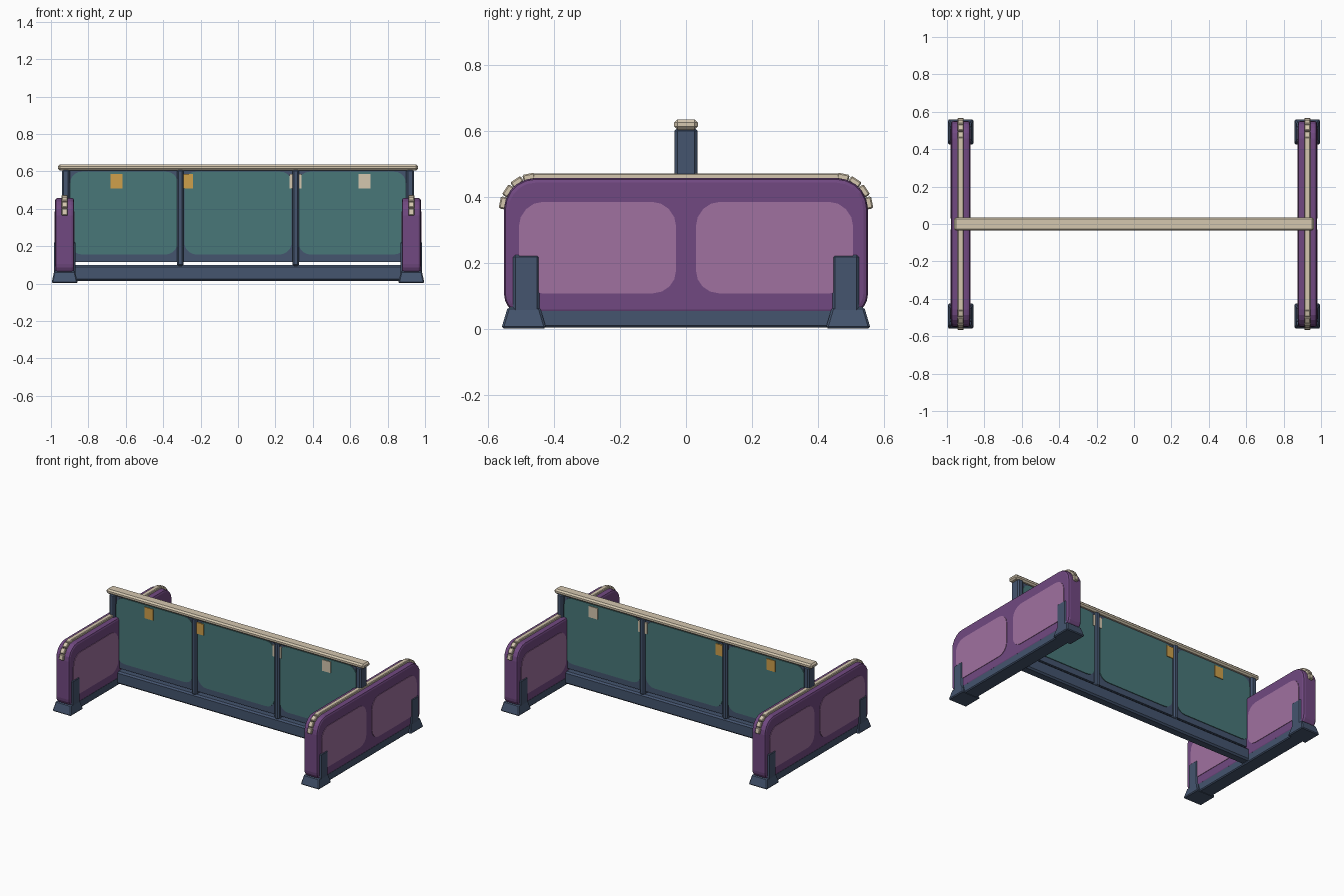
import bpy, bmesh, math
from mathutils import Matrix

if "Cube" in bpy.data.objects:
    bpy.data.objects.remove(bpy.data.objects["Cube"])


def mat(name, rgb):
    m = bpy.data.materials.new(name)
    m.diffuse_color = (*rgb, 1)
    m.use_nodes = True
    m.node_tree.nodes["Principled BSDF"].inputs["Base Color"].default_value = m.diffuse_color
    return m


NAVY = mat("navy", (0.058, 0.089, 0.156))
PURPLE = mat("purple", (0.165, 0.066, 0.22))
PINK = mat("mauve", (0.35, 0.165, 0.35))
TEAL = mat("teal", (0.066, 0.185, 0.19))
TAN = mat("tan", (0.66, 0.57, 0.43))
ORANGE = mat("orange", (0.62, 0.35, 0.07))


def finish(name, bm, m, bevel=0, seg=1):
    bmesh.ops.recalc_face_normals(bm, faces=bm.faces)
    me = bpy.data.meshes.new(name)
    bm.to_mesh(me)
    bm.free()
    me.materials.append(m)
    ob = bpy.data.objects.new(name, me)
    bpy.context.collection.objects.link(ob)
    if bevel:
        b = ob.modifiers.new("bevel", 'BEVEL')
        b.width, b.segments = bevel, seg
        b.limit_method = 'ANGLE'
        b.angle_limit = math.radians(40)
    return ob


def box(name, c, s, m, bevel=0, taper=(1, 1), rot=0):
    """Box with centre c and size s; taper scales the top face."""
    bm = bmesh.new()
    bmesh.ops.create_cube(bm, size=1)
    for v in bm.verts:
        k = taper if v.co.z > 0 else (1, 1)
        v.co = (v.co.x * s[0] * k[0], v.co.y * s[1] * k[1], v.co.z * s[2])
    bm.transform(Matrix.Translation(c) @ Matrix.Rotation(rot, 4, 'X'))
    return finish(name, bm, m, bevel)


def rounded(name, u0, u1, v0, v1, r_top, r_bot, w0, w1, axis, m, bevel=0, n=5):
    """Rounded rectangle in (u, z), extruded from w0 to w1 along the axis."""
    pts = []
    for cu, cv, r, a0 in ((u1 - r_top, v1 - r_top, r_top, 0), (u0 + r_top, v1 - r_top, r_top, 90),
                          (u0 + r_bot, v0 + r_bot, r_bot, 180), (u1 - r_bot, v0 + r_bot, r_bot, 270)):
        for i in range(n + 1):
            a = math.radians(a0 + 90 * i / n)
            pts.append((cu + r * math.cos(a), cv + r * math.sin(a)))
    bm = bmesh.new()
    rings = [[bm.verts.new((w, u, v) if axis == 'X' else (u, w, v)) for u, v in pts] for w in (w0, w1)]
    for ring in rings:
        bm.faces.new(ring)
    for i in range(len(pts)):
        j = (i + 1) % len(pts)
        bm.faces.new((rings[0][i], rings[0][j], rings[1][j], rings[1][i]))
    return finish(name, bm, m, bevel, 2)


# End panels
for sx, side in ((-1, "left"), (1, "right")):
    X = sx * 0.927
    rounded(side + "_end_panel", -0.552, 0.552, 0.045, 0.458, 0.095, 0.06,
            X - 0.051, X + 0.051, 'X', PURPLE, 0.014)
    box(side + "_end_base", (X, 0, 0.032), (0.1, 0.98, 0.056), NAVY, 0.006)
    # Mauve inset plates on both faces
    for sy in (-1, 1):
        a, b = sorted((sy * 0.03, sy * 0.507))
        for f in (-1, 1):
            w = X + f * 0.05
            rounded(side + "_end_inset", a, b, 0.108, 0.386, 0.075, 0.07,
                    w - 0.004, w + 0.004, 'X', PINK, 0, 4)
        # Feet
        box(side + "_foot", (X, sy * 0.492, 0.034), (0.14, 0.136, 0.064), NAVY, 0.006, (0.8, 0.72))
        box(side + "_foot_bracket", (X, sy * 0.485, 0.13), (0.116, 0.08, 0.19), NAVY, 0.007)
        # Trim blocks around the upper corner
        for i in range(4):
            t = math.radians(11.25 + 22.5 * i)
            box(side + "_trim_block", (X, sy * (0.457 + 0.1 * math.cos(t)), 0.363 + 0.1 * math.sin(t)),
                (0.032, 0.037, 0.02), TAN, 0.004, rot=sy * (t - math.pi / 2))
    box(side + "_top_trim", (X, 0, 0.463), (0.032, 0.93, 0.018), TAN, 0.004)
    # Divider posts
    box(side + "_end_post", (sx * 0.92, 0, 0.34), (0.042, 0.07, 0.54), NAVY, 0.009)
    box(side + "_middle_post", (sx * 0.309, 0, 0.352), (0.036, 0.066, 0.52), NAVY, 0.009)

# Long divider
box("lower_rail", (0, 0, 0.057), (1.8, 0.066, 0.084), NAVY, 0.01)
box("divider_core", (0, 0, 0.36), (1.81, 0.03, 0.49), NAVY)
box("top_rail", (0, 0, 0.62), (1.925, 0.072, 0.032), TAN, 0.01)
for c in (-0.61, 0, 0.61):
    rounded("divider_panel", c - 0.287, c + 0.287, 0.155, 0.598, 0.06, 0.065,
            -0.02, 0.02, 'Y', TEAL, 0, 5)

# Coloured tags showing on both faces
for x, m in ((-0.65, ORANGE), (-0.272, ORANGE), (0.307, TAN), (0.677, TAN)):
    box("tag", (x, 0, 0.547), (0.065, 0.05, 0.075), m)
